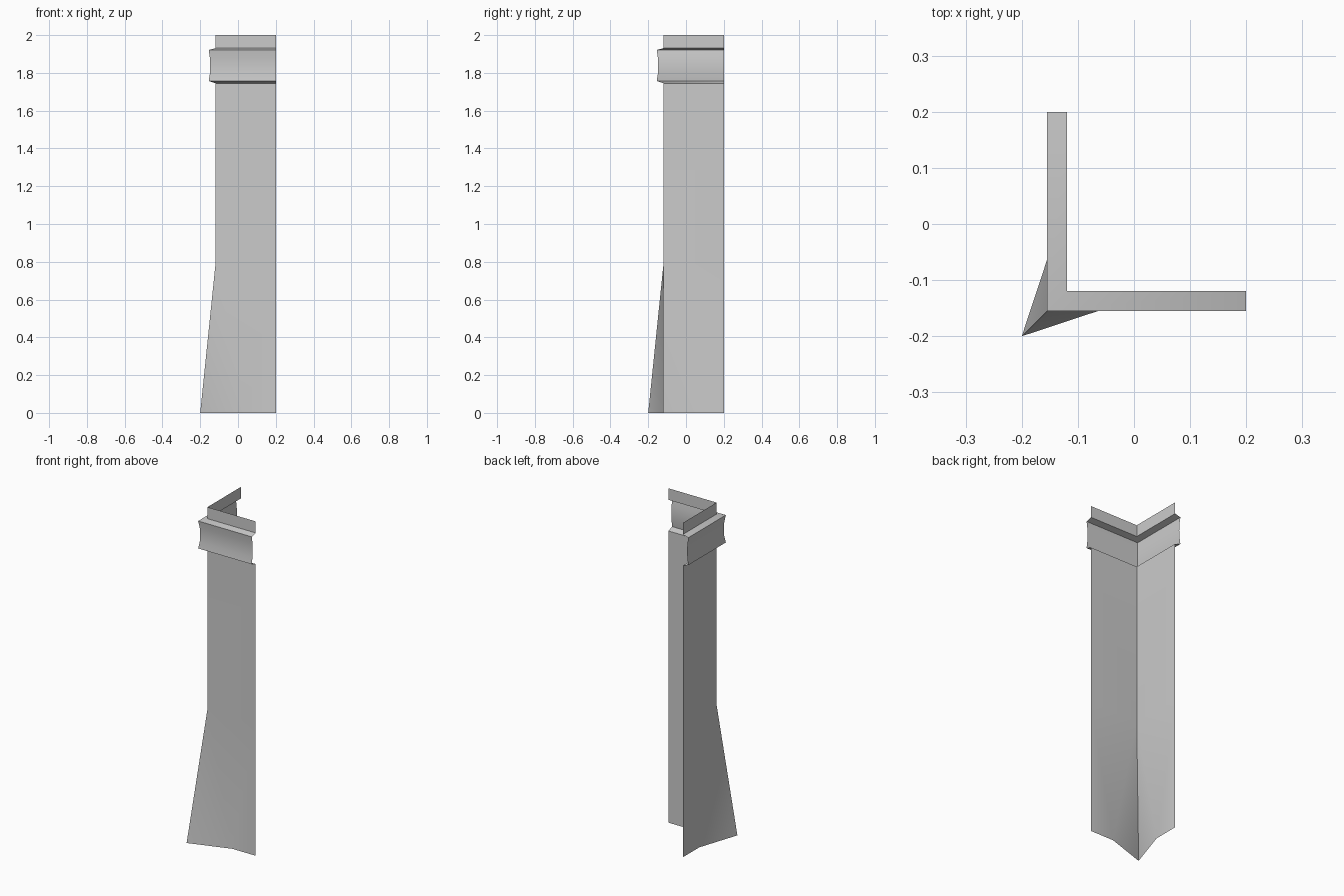
import bpy, bmesh

if "Cube" in bpy.data.objects:
    bpy.data.objects.remove(bpy.data.objects["Cube"])

WALL, END = 0.119, 0.2      # wall offset from centre, far edge of each wing

# Vertical section above the flare: (outward offset, height)
profile = [(WALL, 0.79), (WALL, 1.745), (0.155, 1.757), (0.149, 1.795),
           (0.147, 1.838), (0.149, 1.88), (0.155, 1.921), (WALL, 1.931), (WALL, 2.0)]

bm = bmesh.new()


def add_wing(place):
    """One wing of the corner; place(along, offset, z) gives the position."""
    v = lambda a, d, z: bm.verts.new(place(a, d, z))
    rows = [(v(-d, d, z), v(END, d, z)) for d, z in profile]
    for (a, b), (c, e) in zip(rows, rows[1:]):
        bm.faces.new((a, b, e, c))
    # flared foot: the corner kicks outward at the floor
    tip, kink, end = v(-0.2, 0.2, 0), v(0.045, WALL, 0), v(END, WALL, 0)
    bm.faces.new((tip, kink, rows[0][0]))
    bm.faces.new((kink, end, rows[0][1], rows[0][0]))


# Front wing and its mirror across the corner diagonal
add_wing(lambda a, d, z: (a, -d, z))
add_wing(lambda a, d, z: (-d, a, z))
bmesh.ops.remove_doubles(bm, verts=bm.verts, dist=0.0005)
bmesh.ops.recalc_face_normals(bm, faces=bm.faces)

# Keep the normals on the outer side of the corner
bm.normal_update()
if sum((f.normal.x + f.normal.y) * f.calc_area() for f in bm.faces) > 0:
    bmesh.ops.reverse_faces(bm, faces=bm.faces)

mesh = bpy.data.meshes.new("corner_trim")
bm.to_mesh(mesh)
bm.free()
trim = bpy.data.objects.new("corner_trim", mesh)
bpy.context.collection.objects.link(trim)
bpy.context.view_layer.objects.active = trim
trim.select_set(True)
bpy.ops.object.shade_smooth_by_angle()
